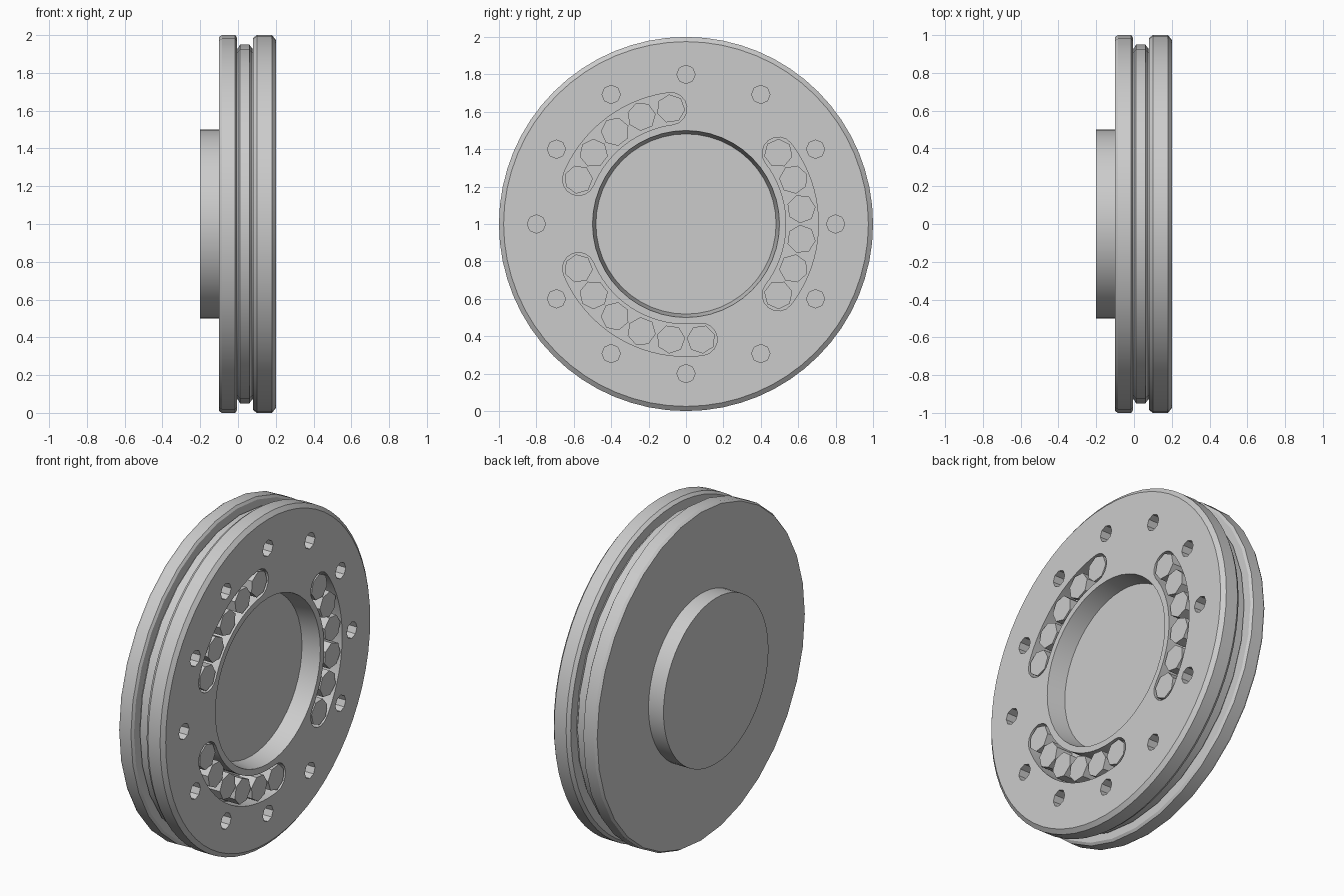
import bpy, bmesh
from math import cos, sin, pi, radians

if "Cube" in bpy.data.objects:
    bpy.data.objects.remove(bpy.data.objects["Cube"])

grey = bpy.data.materials.new("plain grey")
grey.use_nodes = True
COLOUR = (0.6, 0.6, 0.6, 1)
grey.diffuse_color = COLOUR
grey.node_tree.nodes["Principled BSDF"].inputs["Base Color"].default_value = COLOUR
AXIS_Z = 1.0


def polar(r, a):
    return r * cos(a), AXIS_Z + r * sin(a)


def circle(y, z, r, sides, turn=0.0):
    return [(y + r * cos(turn + 2 * pi * i / sides), z + r * sin(turn + 2 * pi * i / sides))
            for i in range(sides)]


def loft(bm, rings):
    """Skin a stack of (x, outline) rings and cap both ends."""
    loops = [[bm.verts.new((x, y, z)) for y, z in pts] for x, pts in rings]
    n = len(loops[0])
    for a, b in zip(loops, loops[1:]):
        for i in range(n):
            bm.faces.new((a[i], a[(i + 1) % n], b[(i + 1) % n], b[i]))
    bm.faces.new(loops[0][::-1])
    bm.faces.new(loops[-1])


def finish(name, bm):
    bmesh.ops.recalc_face_normals(bm, faces=bm.faces)
    mesh = bpy.data.meshes.new(name)
    bm.to_mesh(mesh)
    bm.free()
    mesh.materials.append(grey)
    ob = bpy.data.objects.new(name, mesh)
    bpy.context.collection.objects.link(ob)
    return ob


def shade(ob, angle=30):
    bpy.ops.object.select_all(action='DESELECT')
    ob.select_set(True)
    bpy.context.view_layer.objects.active = ob
    bpy.ops.object.shade_smooth_by_angle(angle=radians(angle))


def disc(name, profile, sides, turn=0.0):
    """Solid turned about the x axis from (x, radius) pairs."""
    bm = bmesh.new()
    loft(bm, [(x, circle(0, AXIS_Z, r, sides, turn)) for x, r in profile])
    return finish(name, bm)


def slot_outline(start, end, r_mid, half):
    """Curved slot with rounded ends."""
    s, e, n = radians(start), radians(end), 20
    pts = [polar(r_mid + half, s + (e - s) * i / n) for i in range(n + 1)]
    cy, cz = polar(r_mid, e)
    pts += [(cy + half * cos(e + pi * i / 8), cz + half * sin(e + pi * i / 8)) for i in range(1, 8)]
    pts += [polar(r_mid - half, e + (s - e) * i / n) for i in range(n + 1)]
    cy, cz = polar(r_mid, s)
    pts += [(cy + half * cos(s + pi + pi * i / 8), cz + half * sin(s + pi + pi * i / 8)) for i in range(1, 8)]
    return pts


# Rear hub, rear flange and grooved core
shade(disc("rear_hub", [(-0.2, 0.5), (-0.09, 0.5)], 64))
shade(disc("rear_flange", [(-0.1, 0.99), (-0.085, 1.0), (-0.015, 1.0), (-0.005, 0.985)], 32))
shade(disc("core", [(-0.02, 0.93), (0.0, 0.93), (0.01, 0.95), (0.06, 0.95), (0.075, 0.93), (0.09, 0.93)], 28))

# Front flange
flange = disc("front_flange", [(0.08, 0.985), (0.1, 1.0), (0.18, 1.0), (0.2, 0.975)], 64)

# Cutter: central bore, three curved slots and twelve bolt holes
bm = bmesh.new()
loft(bm, [(0.05, circle(0, AXIS_Z, 0.475, 48)), (0.25, circle(0, AXIS_Z, 0.508, 48))])
PIN_STEP, PIN_RADIUS, PIN_RING = 15, 0.077, 0.622
pin_angles = []
for centre, skipped in ((0, 0), (120, 1), (240, 0)):
    start = centre - 2.5 * PIN_STEP + skipped * PIN_STEP
    outline = slot_outline(start, centre + 2.5 * PIN_STEP, PIN_RING, 0.086)
    loft(bm, [(0.05, outline), (0.25, outline)])
    pin_angles += [start + PIN_STEP * i for i in range(6 - skipped)]
for i in range(12):
    y, z = polar(0.8, i * pi / 6)
    loft(bm, [(0.05, circle(y, z, 0.049, 8)), (0.25, circle(y, z, 0.049, 8))])
cutter = finish("flange_cutter", bm)
cutter.hide_render = True

cut = flange.modifiers.new("openings", 'BOOLEAN')
cut.operation = 'DIFFERENCE'
cut.solver = 'EXACT'
cut.object = cutter
bpy.context.view_layer.objects.active = flange
bpy.ops.object.modifier_apply(modifier=cut.name)
bpy.data.objects.remove(cutter)
shade(flange)

# Faceted pins standing in the slots
bm = bmesh.new()
for a in pin_angles:
    y, z = polar(PIN_RING, radians(a))
    outline = circle(y, z, PIN_RADIUS, 7, radians(a))
    loft(bm, [(0.085, outline), (0.198, outline)])
finish("slot_pins", bm)
